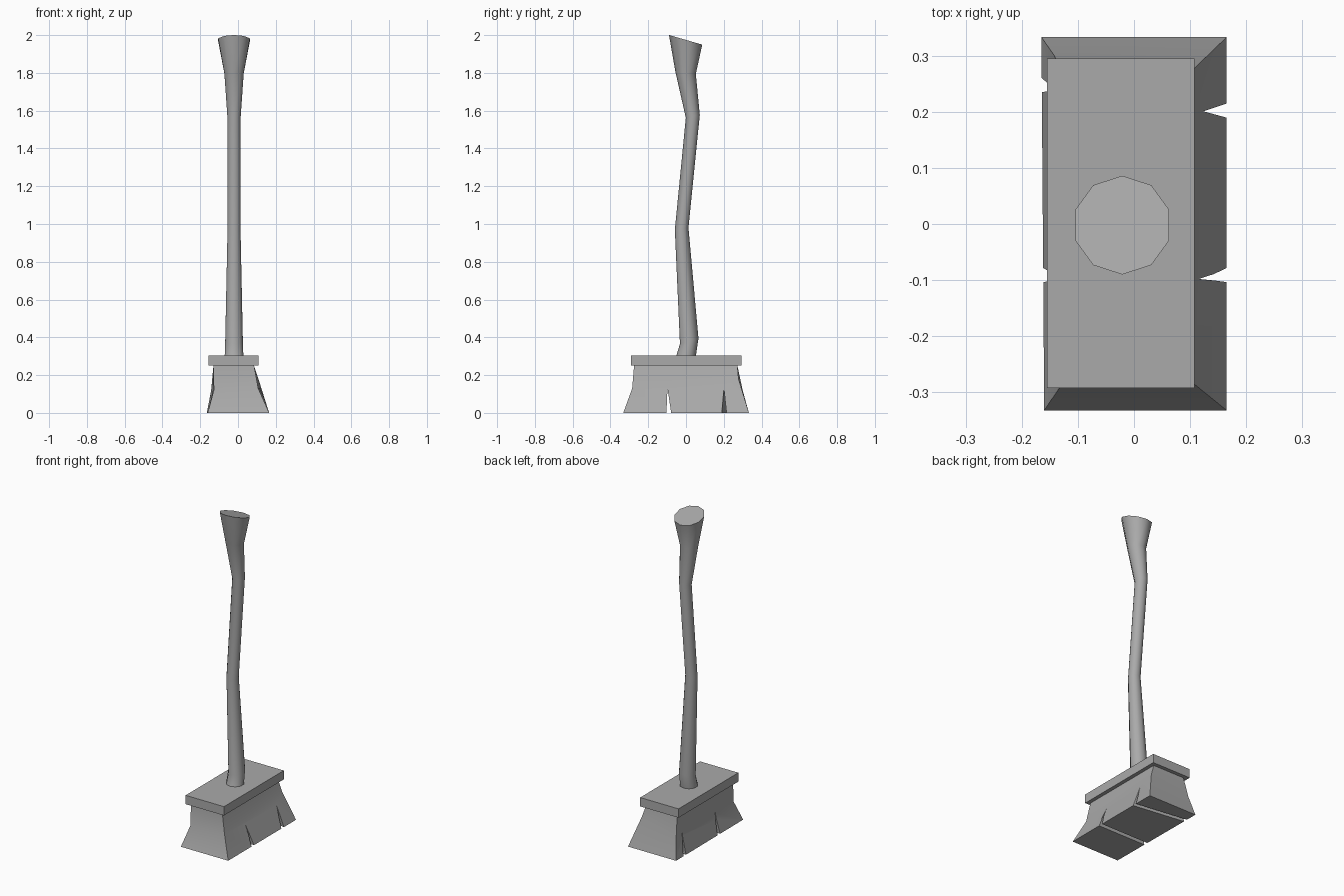
import bpy, bmesh
from math import sin, cos, tau, radians

cube = bpy.data.objects.get("Cube")
if cube:
    bpy.data.objects.remove(cube, do_unlink=True)

grey = bpy.data.materials.new("plain_grey")
grey.use_nodes = True
COLOUR = (0.4, 0.4, 0.4, 1)
grey.diffuse_color = COLOUR
grey.node_tree.nodes["Principled BSDF"].inputs["Base Color"].default_value = COLOUR


def loft(name, rings):
    """Skin a list of equal-sized rings and cap both ends."""
    bm = bmesh.new()
    loops = [[bm.verts.new(p) for p in ring] for ring in rings]
    n = len(loops[0])
    for a, b in zip(loops, loops[1:]):
        for i in range(n):
            j = (i + 1) % n
            bm.faces.new((a[i], a[j], b[j], b[i]))
    bm.faces.new(loops[0][::-1])
    bm.faces.new(loops[-1])
    bmesh.ops.recalc_face_normals(bm, faces=bm.faces)
    mesh = bpy.data.meshes.new(name)
    bm.to_mesh(mesh)
    bm.free()
    mesh.materials.append(grey)
    obj = bpy.data.objects.new(name, mesh)
    bpy.context.collection.objects.link(obj)
    return obj


def activate(obj):
    bpy.ops.object.select_all(action='DESELECT')
    obj.select_set(True)
    bpy.context.view_layer.objects.active = obj


def smooth(obj, angle):
    activate(obj)
    bpy.ops.object.shade_smooth_by_angle(angle=radians(angle))


def rect(x0, x1, y0, y1, z):
    return [(x0, y0, z), (x1, y0, z), (x1, y1, z), (x0, y1, z)]


# Crooked ten-sided handle: centre y, height, radius, tilt of each ring
AXIS_X, SIDES = -0.021, 10
STATIONS = [
    (0.0, 0.30, 0.052, 0),
    (0.017, 0.38, 0.049, 0.3),
    (-0.023, 0.975, 0.036, 0.15),
    (0.036, 1.57, 0.037, 0.2),
    (-0.002, 1.80, 0.054, -0.1),
    (-0.002, 1.975, 0.088, -0.29),
]


def handle_ring(y, z, r, tilt):
    angles = [tau * i / SIDES for i in range(SIDES)]
    return [(AXIS_X - r * sin(a), y + r * cos(a), z + tilt * r * cos(a)) for a in angles]


handle = loft("handle", [handle_ring(*s) for s in STATIONS])
smooth(handle, 40)

# Flat board that holds the bristles
loft("head_board", [rect(-0.155, 0.108, -0.292, 0.295, z) for z in (0.25, 0.305)])

# Flared bristle block with a slightly uneven waist
bottom = [(-0.16, -0.332, 0), (0.165, -0.332, 0), (0.165, 0.333, 0), (-0.165, 0.333, 0)]
waist = [(-0.128, -0.285, 0.12), (0.107, -0.285, 0.13),
         (0.108, 0.278, 0.18), (-0.142, 0.3, 0.12)]
bristles = loft("bristles", [bottom, waist, rect(-0.13, 0.085, -0.275, 0.272, 0.25)])

# Wedge-shaped splits running through the bristles
for left_y, right_y in ((-0.104, -0.104), (0.237, 0.187)):
    wedge = [[(x, y, -0.01), (x, y + 0.027, -0.01), (x, y + 0.006, 0.13)]
             for x, y in ((-0.18, left_y), (0.18, right_y))]
    cutter = loft("split_cutter", wedge)
    cutter.hide_render = True
    activate(bristles)
    cut = bristles.modifiers.new("split", 'BOOLEAN')
    cut.operation = 'DIFFERENCE'
    cut.solver = 'EXACT'
    cut.object = cutter
    bpy.ops.object.modifier_apply(modifier=cut.name)
    bpy.data.objects.remove(cutter, do_unlink=True)
smooth(bristles, 30)
